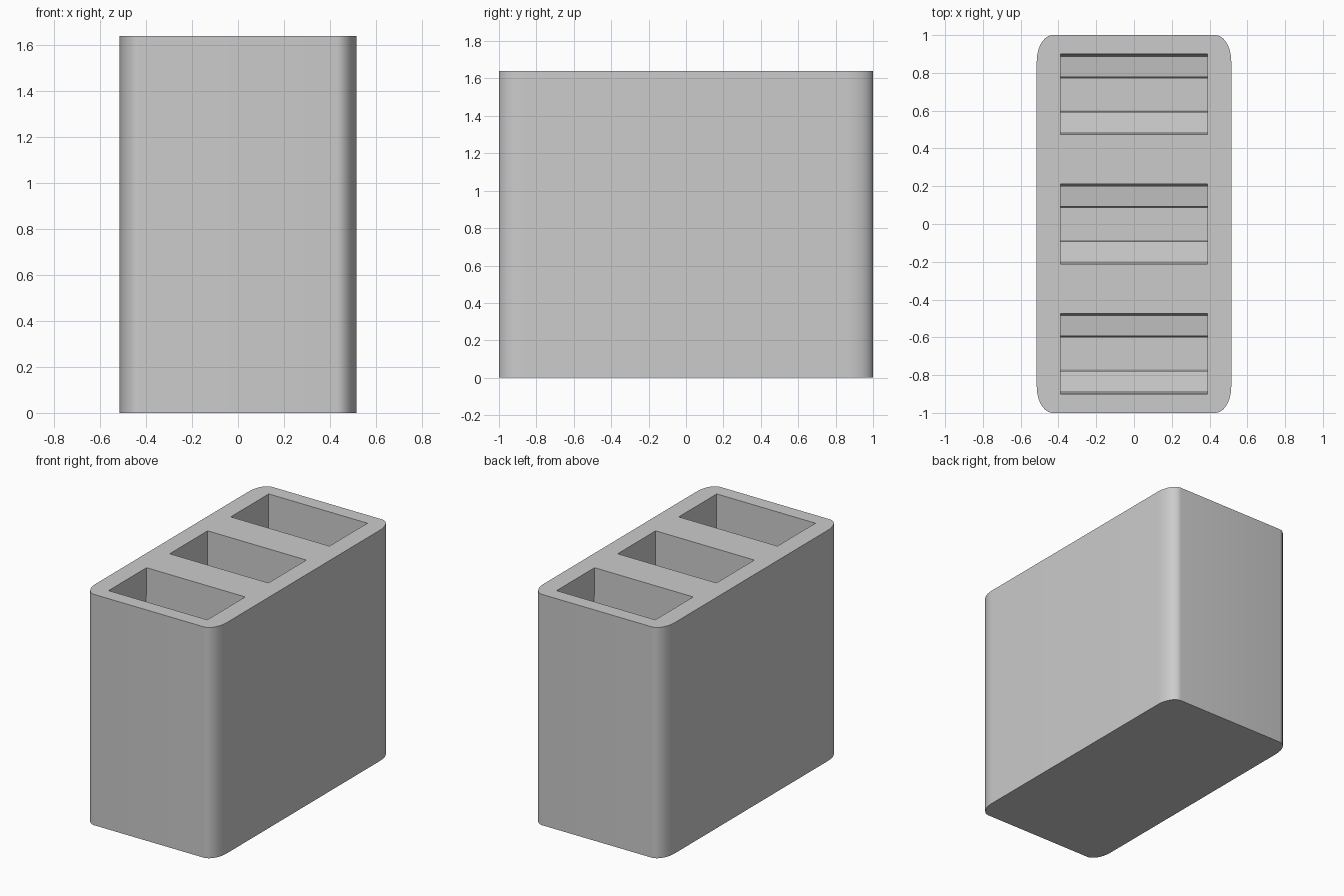
import bpy
import bmesh
from math import cos, sin, pi

WIDTH, LENGTH, HEIGHT = 1.03, 2.0, 1.64
CORNER_X, CORNER_Y = 0.085, 0.14
SLOT_HALF_X = 0.388
SLOT_CENTRES = (-0.686, 0, 0.686)

if "Cube" in bpy.data.objects:
    bpy.data.objects.remove(bpy.data.objects["Cube"], do_unlink=True)

grey = bpy.data.materials.new("plain_grey")
grey.use_nodes = True
colour = (0.6, 0.6, 0.6, 1)
grey.diffuse_color = colour
grey.node_tree.nodes["Principled BSDF"].inputs["Base Color"].default_value = colour


def prism(name, outline, offset):
    """Extrude a closed outline along an offset into a solid."""
    bm = bmesh.new()
    face = bm.faces.new([bm.verts.new(p) for p in outline])
    result = bmesh.ops.extrude_face_region(bm, geom=[face])
    moved = [v for v in result["geom"] if isinstance(v, bmesh.types.BMVert)]
    bmesh.ops.translate(bm, verts=moved, vec=offset)
    bmesh.ops.recalc_face_normals(bm, faces=bm.faces)
    mesh = bpy.data.meshes.new(name)
    bm.to_mesh(mesh)
    bm.free()
    mesh.materials.append(grey)
    obj = bpy.data.objects.new(name, mesh)
    bpy.context.collection.objects.link(obj)
    return obj


# Block with elliptical vertical corners
outline = []
STEPS = 12
for quarter, (sx, sy) in enumerate(((1, 1), (-1, 1), (-1, -1), (1, -1))):
    for i in range(STEPS + 1):
        a = (quarter + i / STEPS) * pi / 2
        outline.append((sx * (WIDTH / 2 - CORNER_X) + CORNER_X * cos(a),
                        sy * (LENGTH / 2 - CORNER_Y) + CORNER_Y * sin(a), 0))
holder = prism("holder_block", outline, (0, 0, HEIGHT))

# Tapered slots: wide upper part, sloping ledges, narrow lower part
half_profile = ((0.213, HEIGHT + 0.02), (0.213, HEIGHT), (0.198, 0.65),
                (0.092, 0.635), (0.084, 0.15))
for n, centre in enumerate(SLOT_CENTRES):
    section = [(-SLOT_HALF_X, centre + y, z) for y, z in half_profile]
    section += [(-SLOT_HALF_X, centre - y, z) for y, z in reversed(half_profile)]
    cutter = prism(f"slot_cutter_{n + 1}", section, (2 * SLOT_HALF_X, 0, 0))
    cutter.hide_render = True
    cutter.hide_set(True)
    cut = holder.modifiers.new(f"slot_{n + 1}", "BOOLEAN")
    cut.operation = "DIFFERENCE"
    cut.solver = "EXACT"
    cut.object = cutter

# Apply the cuts and smooth only the rounded corners
bpy.ops.object.select_all(action="DESELECT")
holder.select_set(True)
bpy.context.view_layer.objects.active = holder
for modifier in list(holder.modifiers):
    bpy.ops.object.modifier_apply(modifier=modifier.name)
for obj in [o for o in bpy.data.objects if o.name.startswith("slot_cutter")]:
    bpy.data.objects.remove(obj, do_unlink=True)
bpy.ops.object.shade_smooth_by_angle(angle=pi / 6)
